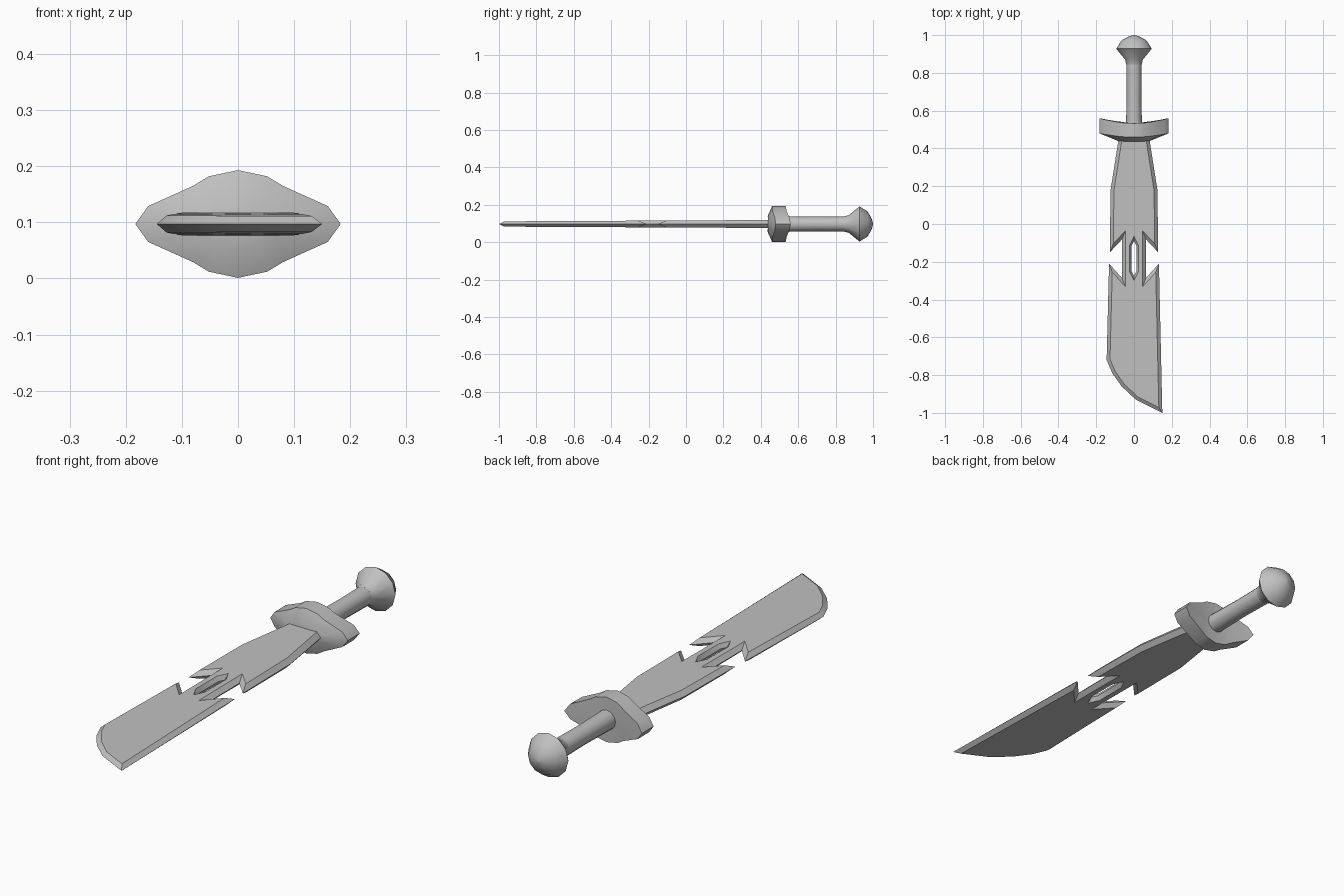
import bpy
import bmesh
import math
from mathutils import Vector

if "Cube" in bpy.data.objects:
    bpy.data.objects.remove(bpy.data.objects["Cube"], do_unlink=True)

MID = 0.097  # height of the sword's centre plane

steel = bpy.data.materials.new("plain grey")
steel.use_nodes = True
GREY = (0.53, 0.53, 0.53, 1)
steel.diffuse_color = GREY
steel.node_tree.nodes["Principled BSDF"].inputs["Base Color"].default_value = GREY


def finish(bm, name, angle):
    bmesh.ops.recalc_face_normals(bm, faces=bm.faces)
    mesh = bpy.data.meshes.new(name)
    bm.to_mesh(mesh)
    bm.free()
    mesh.materials.append(steel)
    obj = bpy.data.objects.new(name, mesh)
    bpy.context.collection.objects.link(obj)
    bpy.ops.object.select_all(action="DESELECT")
    obj.select_set(True)
    bpy.context.view_layer.objects.active = obj
    bpy.ops.object.shade_smooth_by_angle(angle=math.radians(angle))


def bridge(bm, a, b):
    for i in range(len(a)):
        j = (i + 1) % len(a)
        bm.faces.new((a[i], a[j], b[j], b[i]))


def inset(points, width):
    """Mitred offset to the left of a closed 2D path."""
    result = []
    for i, p in enumerate(points):
        p = Vector(p)
        d1 = (p - Vector(points[i - 1])).normalized()
        d2 = (Vector(points[(i + 1) % len(points)]) - p).normalized()
        n1, n2 = Vector((-d1.y, d1.x)), Vector((-d2.y, d2.x))
        result.append(p + (n1 + n2) * width / (1 + n1.dot(n2)))
    return result


# Blade: bevelled outline with notches and a pointed slot, thinner at the tip
right_top = [(0.128, -0.15), (0.124, 0.18), (0.08, 0.46)]
right_low = [(0.064, -0.082), (0.064, -0.285), (0.132, -0.21)]
outline = [(0.15, -1.0)] + right_low[::-1] + right_top
outline += [(-x, y) for x, y in right_top[::-1] + right_low]
outline += [(-0.145, -0.72), (-0.115, -0.79), (-0.065, -0.86), (0.01, -0.93)]
slot = [(0, -0.09), (0.012, -0.115), (0.012, -0.25),
        (0, -0.275), (-0.012, -0.25), (-0.012, -0.115)]

bm = bmesh.new()
rims = {1: [], -1: []}
for path, width in ((outline, 0.018), (slot, 0.011)):
    edge = [bm.verts.new((x, y, MID)) for x, y in path]
    for side in rims:
        rim = [bm.verts.new((p.x, p.y, MID + side * (0.019 + 0.005 * p.y)))
               for p in inset(path, width)]
        bridge(bm, edge, rim)
        rims[side] += [bm.edges.get((rim[i - 1], rim[i])) for i in range(len(rim))]
for side, edges in rims.items():
    bmesh.ops.triangle_fill(bm, edges=edges, use_beauty=True, normal=(0, 0, side))
finish(bm, "blade", 25)

# Guard: lens-shaped plate swept back at the ends, with a raised front boss
quarter = [(0.183, 0), (0.16, 0.032), (0.08, 0.068), (0.052, 0.085)]
half = quarter + [(0, 0.096)] + [(-x, z) for x, z in quarter[:0:-1]]
ring = half + [(-x, -z) for x, z in half]


def guard_ring(bm, scale, y, sweep):
    return [bm.verts.new((x * scale, y + sweep * (x / 0.183) ** 2, MID + z * scale))
            for x, z in ring]


bm = bmesh.new()
layers = [guard_ring(bm, 0.3, 0.535, 0), guard_ring(bm, 1, 0.533, 0.027),
          guard_ring(bm, 1, 0.46, 0.02), guard_ring(bm, 0.45, 0.437, 0.002)]
for a, b in zip(layers, layers[1:]):
    bridge(bm, a, b)
bm.faces.new(layers[0])
bm.faces.new(layers[-1])
finish(bm, "guard", 35)


# Grip and pommel: profiles turned around the y axis
def turned(name, profile, sides, angle):
    bm = bmesh.new()
    rings = []
    for y, r in profile:
        turn = [2 * math.pi * i / sides for i in range(sides)]
        rings.append([bm.verts.new((r * math.cos(t), y, MID + r * math.sin(t)))
                      for t in turn])
    for a, b in zip(rings, rings[1:]):
        bridge(bm, a, b)
    bm.faces.new(rings[0])
    bm.faces.new(rings[-1])
    bmesh.ops.remove_doubles(bm, verts=bm.verts, dist=0.0005)
    finish(bm, name, angle)


turned("grip", [(0.52, 0.042), (0.70, 0.039), (0.86, 0.041)], 12, 40)
turned("pommel", [(0.845, 0.041), (0.87, 0.047), (0.928, 0.094),
                  (0.972, 0.066), (0.992, 0.03), (1.0, 0.004)], 12, 60)
